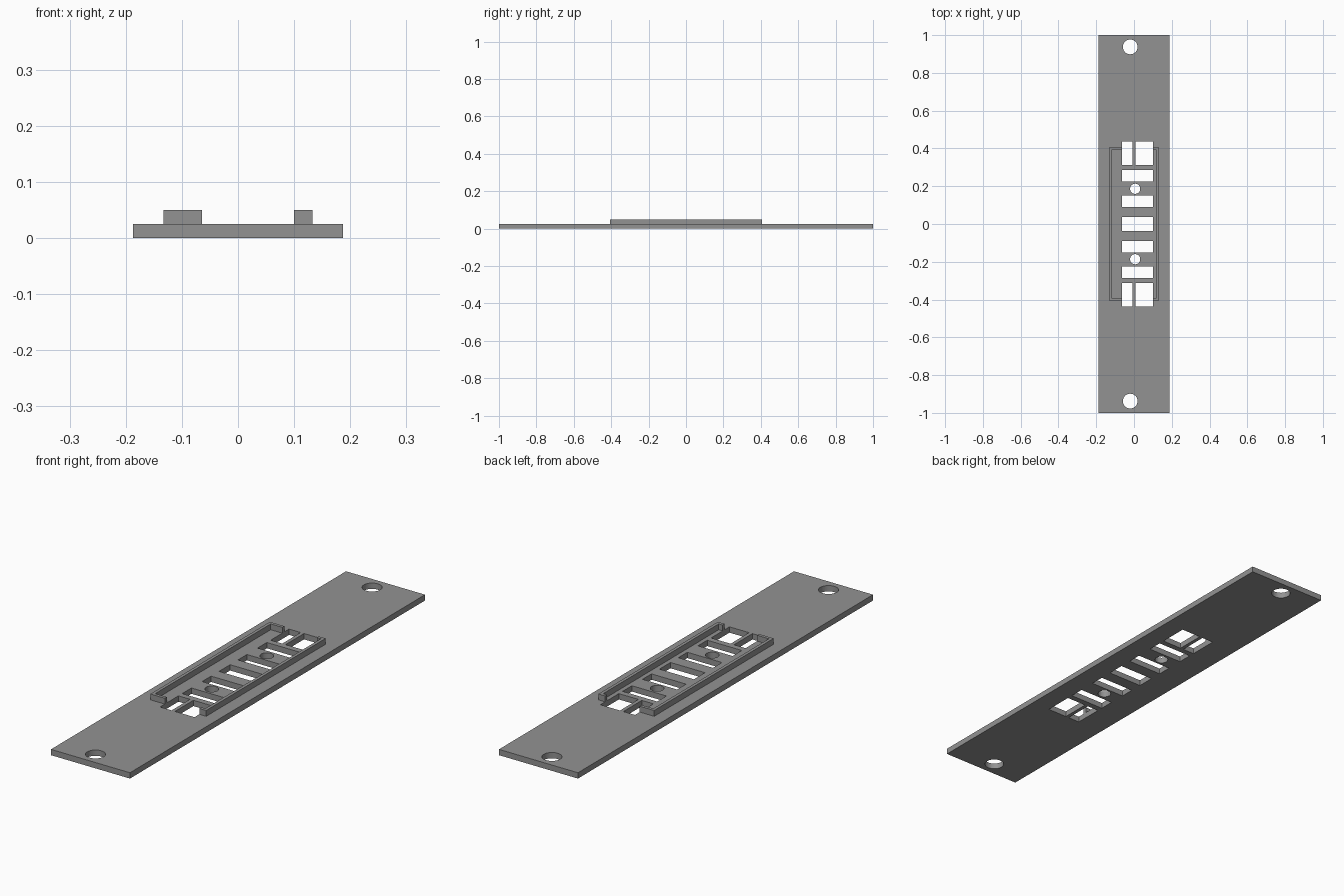
import bpy

if "Cube" in bpy.data.objects:
    bpy.data.objects.remove(bpy.data.objects["Cube"])

grey = bpy.data.materials.new("grey plastic")
grey.diffuse_color = (0.29, 0.29, 0.29, 1)
grey.use_nodes = True
grey.node_tree.nodes["Principled BSDF"].inputs["Base Color"].default_value = grey.diffuse_color


def box(name, x0, x1, y0, y1, z0, z1):
    bpy.ops.mesh.primitive_cube_add(
        size=1, location=((x0 + x1) / 2, (y0 + y1) / 2, (z0 + z1) / 2))
    ob = bpy.context.object
    ob.name = name
    ob.scale = (x1 - x0, y1 - y0, z1 - z0)
    bpy.ops.object.transform_apply(location=True, rotation=True, scale=True)
    ob.data.materials.append(grey)
    return ob


def drill(name, x, y, r):
    bpy.ops.mesh.primitive_cylinder_add(
        vertices=48, radius=r, depth=0.2, location=(x, y, 0))
    ob = bpy.context.object
    ob.name = name
    ob.data.materials.append(grey)
    return ob


def cut(target, cutters):
    for c in cutters:
        m = target.modifiers.new("cut", 'BOOLEAN')
        m.operation = 'DIFFERENCE'
        m.solver = 'EXACT'
        m.object = c
        bpy.context.view_layer.objects.active = target
        bpy.ops.object.modifier_apply(modifier=m.name)
        bpy.data.objects.remove(c)


T = 0.025            # plate thickness
SX0, SX1 = -0.064, 0.1   # slot range across the plate

# Base plate
plate = box("base_plate", -0.1875, 0.1875, -1, 1, 0, T)

# Through slots and holes
cutters = [box("slot_middle", SX0, SX1, -0.0375, 0.0375, -0.1, 0.1)]
for s in (-1, 1):
    for a, b in ((0.091, 0.152), (0.224, 0.287)):
        lo, hi = sorted((s * a, s * b))
        cutters.append(box("slot", SX0, SX1, lo, hi, -0.1, 0.1))
    lo, hi = sorted((s * 0.3125, s * 0.4375))
    cutters.append(box("end_slot_narrow", SX0, -0.009, lo, hi, -0.1, 0.1))
    cutters.append(box("end_slot_wide", 0.007, SX1, lo, hi, -0.1, 0.1))
    cutters.append(drill("screw_hole", -0.02, s * 0.9375, 0.039))
    cutters.append(drill("pin_hole", 0.006, s * 0.1865, 0.027))
cut(plate, cutters)

# Raised rim, open at both ends between the stubs
X, Y, W = 0.1325, 0.405, 0.0135
rim = box("raised_rim", -X, X, -Y, Y, T, 2 * T)
cut(rim, [box("rim_inside", -X + W, X - W, -Y + W, Y - W, 0, 0.1),
          box("rim_gap", SX0, SX1, -0.6, 0.6, 0, 0.1)])
